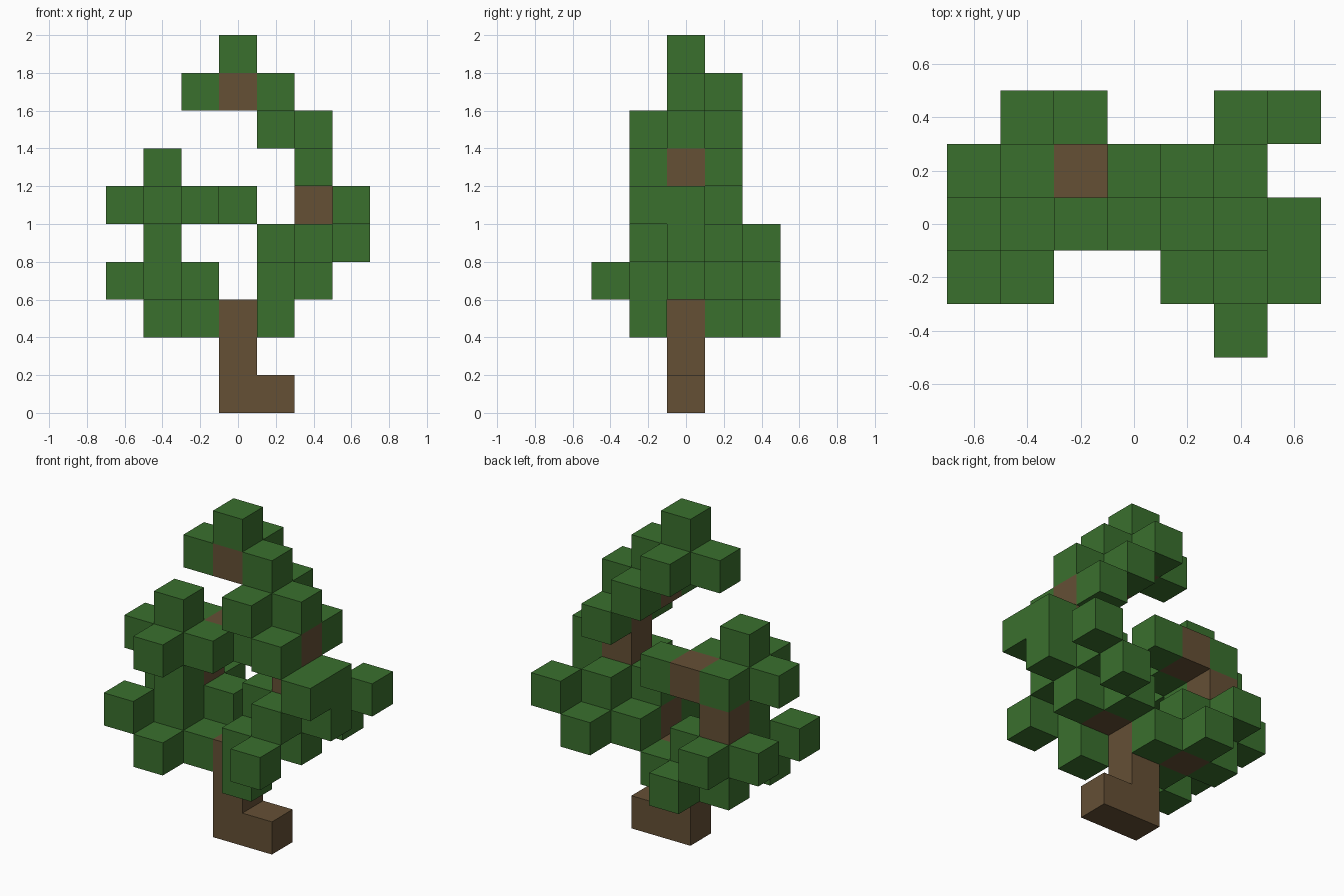
import bpy
import bmesh
from mathutils import Vector

cube = bpy.data.objects.get("Cube")
if cube:
    bpy.data.objects.remove(cube, do_unlink=True)

SIZE = 0.2  # edge of one block
DIRS = {"E": (1, 0, 0), "W": (-1, 0, 0), "N": (0, 1, 0),
        "S": (0, -1, 0), "U": (0, 0, 1), "D": (0, 0, -1)}


def make_material(name, rgb):
    mat = bpy.data.materials.new(name)
    mat.use_nodes = True
    color = (*rgb, 1)
    mat.diffuse_color = color
    mat.node_tree.nodes["Principled BSDF"].inputs["Base Color"].default_value = color
    return mat


bark = make_material("bark_brown", (0.13, 0.08, 0.036))
leaf = make_material("leaf_green", (0.042, 0.162, 0.027))


def step(cell, letter):
    return tuple(a + b for a, b in zip(cell, DIRS[letter]))


def path(start, moves):
    """Cells visited from a start cell; each word is one move, diagonals allowed."""
    cells = [start]
    for word in moves.split():
        cell = cells[-1]
        for letter in word:
            cell = step(cell, letter)
        cells.append(cell)
    return cells


def leaves(clusters):
    """Leaf cells on the given sides of each centre cell."""
    return [step(c, letter) for c, sides in clusters for letter in sides]


# Wooden parts
trunk = path((0, 0, 0), "U U") + [(1, 0, 0)]
left_branch = path((1, 0, 3), "EU U U WU WU")
right_branch = path((-1, 1, 2), "WU U EU WS")

# Leaf blocks around the wood, and loose tufts at the branch tips
left_foliage = leaves([
    ((1, 0, 3), "ENSU"), ((2, 0, 4), "ENS"), ((2, 0, 5), "E"),
    ((2, 0, 6), "NSU"), ((1, 0, 7), "NSU"), ((0, 0, 8), "WNU"),
    ((1, -1, 3), "D"), ((2, -1, 3), "S"), ((2, 2, 4), "ED"), ((3, 0, 5), "S")])
right_foliage = leaves([
    ((-1, 1, 2), "ENWSU"), ((-2, 1, 3), "WNS"), ((-2, 1, 4), "SU"),
    ((-1, 1, 5), "ES"), ((-2, 0, 5), "WSU"), ((-2, -1, 3), "WD")])

PARTS = [("trunk", trunk, bark), ("left_branch", left_branch, bark),
         ("right_branch", right_branch, bark),
         ("left_foliage", left_foliage, leaf), ("right_foliage", right_foliage, leaf)]
occupied = {cell for _, cells, _ in PARTS for cell in cells}


def build(name, cells, mat):
    """Join blocks into one mesh, keeping only the exposed sides."""
    bm = bmesh.new()
    for cell in cells:
        center = (Vector(cell) + Vector((0, 0, 0.5))) * SIZE
        for letter, d in DIRS.items():
            if step(cell, letter) in occupied:
                continue
            n = Vector(d)
            u = Vector((d[1], d[2], d[0]))
            v = n.cross(u)
            corners = [(1, 1), (-1, 1), (-1, -1), (1, -1)]
            bm.faces.new([bm.verts.new(center + (n + u * a + v * b) * SIZE / 2)
                          for a, b in corners])
    bmesh.ops.remove_doubles(bm, verts=bm.verts, dist=0.001)
    mesh = bpy.data.meshes.new(name)
    bm.to_mesh(mesh)
    bm.free()
    mesh.materials.append(mat)
    bpy.context.collection.objects.link(bpy.data.objects.new(name, mesh))


for part in PARTS:
    build(*part)
